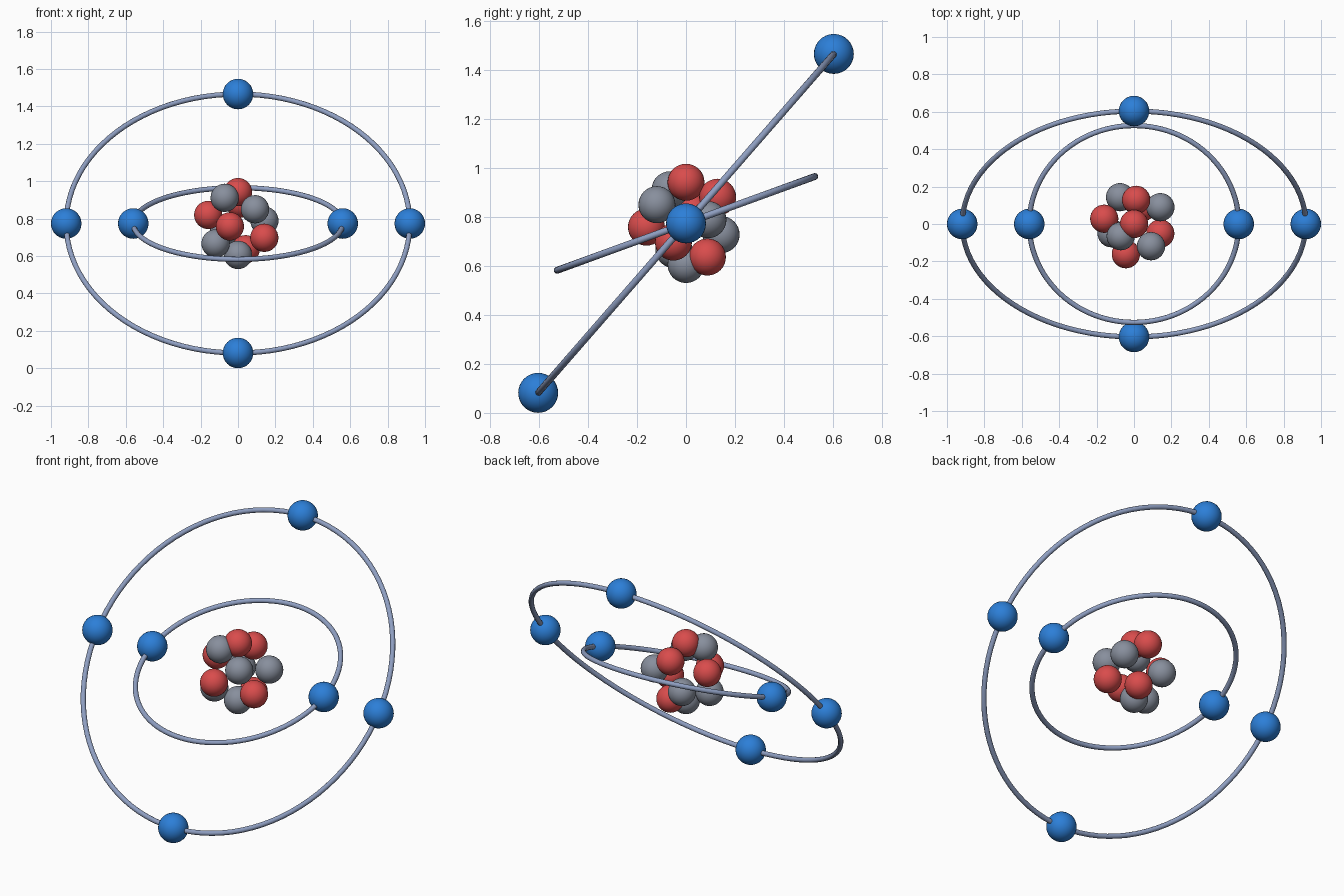
import bpy, math
from mathutils import Vector, Matrix

if "Cube" in bpy.data.objects:
    bpy.data.objects.remove(bpy.data.objects["Cube"])

CENTER = Vector((0, 0, 0.774))


def material(name, hex_rgb):
    def lin(c):
        c /= 255
        return c / 12.92 if c <= 0.04045 else ((c + 0.055) / 1.055) ** 2.4
    m = bpy.data.materials.new(name)
    m.diffuse_color = (*[lin(c) for c in hex_rgb], 1)
    m.use_nodes = True
    m.node_tree.nodes["Principled BSDF"].inputs["Base Color"].default_value = m.diffuse_color
    return m


RED = material("red", (217, 76, 76))
GREY = material("grey", (136, 143, 157))
BLUE = material("blue", (44, 127, 216))
STEEL = material("steel_blue", (143, 159, 194))


def finish(name, mat):
    ob = bpy.context.object
    ob.name = name
    ob.data.materials.append(mat)
    bpy.ops.object.shade_smooth()


def ball(name, loc, radius, mat):
    bpy.ops.mesh.primitive_uv_sphere_add(segments=32, ring_count=16, radius=radius, location=loc)
    finish(name, mat)


# Nucleus: twelve balls spiralling down a sphere, alternating colours
COUNT, NUCLEUS_R = 12, 0.168
golden = math.pi * (3 - math.sqrt(5))
for i in range(COUNT):
    h = 1 - 2 * i / (COUNT - 1)
    r = math.sqrt(max(0, 1 - h * h))
    d = Vector((r * math.cos(golden * i), -r * math.sin(golden * i), h))
    ball("neutron" if i % 2 else "proton", CENTER + d * NUCLEUS_R, 0.0755,
         GREY if i % 2 else RED)


# Tilted orbit ring with evenly spaced electrons
def orbit(name, radius, tilt, electrons):
    tilt = math.radians(tilt)
    bpy.ops.mesh.primitive_torus_add(major_radius=radius, minor_radius=0.014,
                                     major_segments=96, minor_segments=12,
                                     location=CENTER, rotation=(tilt, 0, 0))
    finish(name + "_orbit", STEEL)
    rot = Matrix.Rotation(tilt, 3, 'X')
    for k in range(electrons):
        a = 2 * math.pi * k / electrons
        ball(name + "_electron",
             CENTER + rot @ Vector((math.cos(a), math.sin(a), 0)) * radius, 0.0815, BLUE)


orbit("inner", 0.56, 20, 2)
orbit("outer", 0.9185, 48.9, 4)
